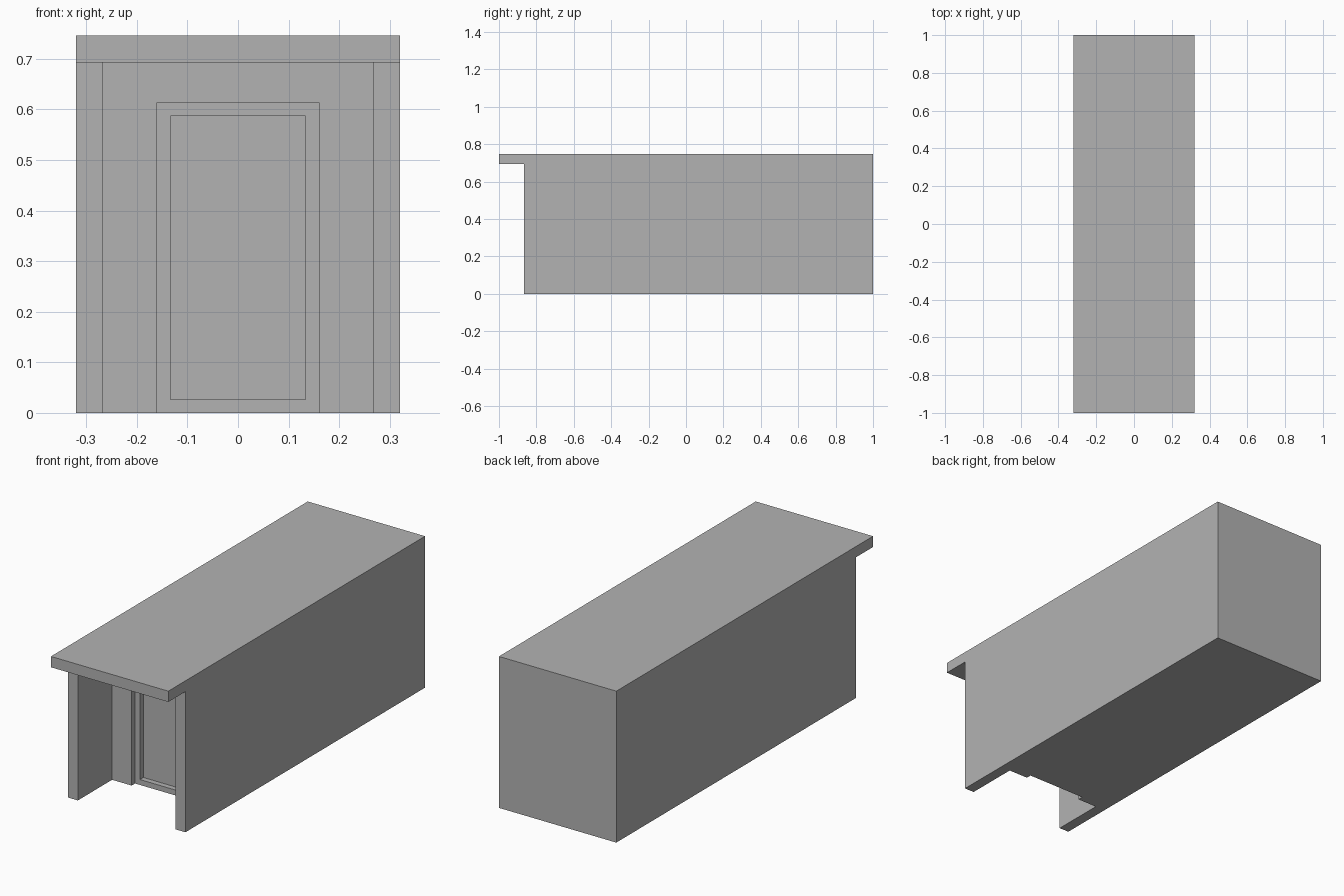
import bpy
import bmesh
from mathutils import Vector

cube = bpy.data.objects.get("Cube")
if cube:
    bpy.data.objects.remove(cube, do_unlink=True)

U = 2 / 75  # building module: every size is a multiple of it

grey = bpy.data.materials.new("plain grey")
grey.use_nodes = True
COLOUR = (0.45, 0.45, 0.45, 1)
grey.diffuse_color = COLOUR
grey.node_tree.nodes["Principled BSDF"].inputs["Base Color"].default_value = COLOUR


def box(name, half_width, y, z):
    """Box centred on x = 0, given in modules."""
    size = Vector((2 * half_width, y[1] - y[0], z[1] - z[0])) * U
    centre = Vector((0, sum(y) / 2, sum(z) / 2)) * U
    bm = bmesh.new()
    bmesh.ops.create_cube(bm, size=1)
    for v in bm.verts:
        v.co = v.co * size + centre
    mesh = bpy.data.meshes.new(name)
    bm.to_mesh(mesh)
    bm.free()
    mesh.materials.append(grey)
    obj = bpy.data.objects.new(name, mesh)
    bpy.context.collection.objects.link(obj)
    return obj


# Long block including the roof overhang
building = box("long_building", 12, (-37.5, 37.5), (0, 28))

# Voids: under the overhang, porch, door frame recess, door panel recess
voids = [
    box("overhang_void", 14, (-42, -32.5), (-4, 26)),
    box("porch_void", 10, (-34, -22.5), (-4, 26)),
    box("frame_void", 6, (-24, -21.5), (-4, 23)),
    box("panel_void", 5, (-23, -20.5), (1, 22)),
]
for void in voids:
    void.hide_render = True
    cut = building.modifiers.new(void.name, 'BOOLEAN')
    cut.operation = 'DIFFERENCE'
    cut.solver = 'EXACT'
    cut.object = void

# Bake the cuts and drop the cutters
bpy.context.view_layer.update()
graph = bpy.context.evaluated_depsgraph_get()
result = bpy.data.meshes.new_from_object(building.evaluated_get(graph))
building.modifiers.clear()
building.data = result
for void in voids:
    bpy.data.objects.remove(void, do_unlink=True)

# Merge leftover coplanar splits
bm = bmesh.new()
bm.from_mesh(result)
bmesh.ops.remove_doubles(bm, verts=bm.verts, dist=0.0001)
bmesh.ops.dissolve_limit(bm, angle_limit=0.01, verts=bm.verts, edges=bm.edges)
bm.to_mesh(result)
bm.free()
result.materials.clear()
result.materials.append(grey)
